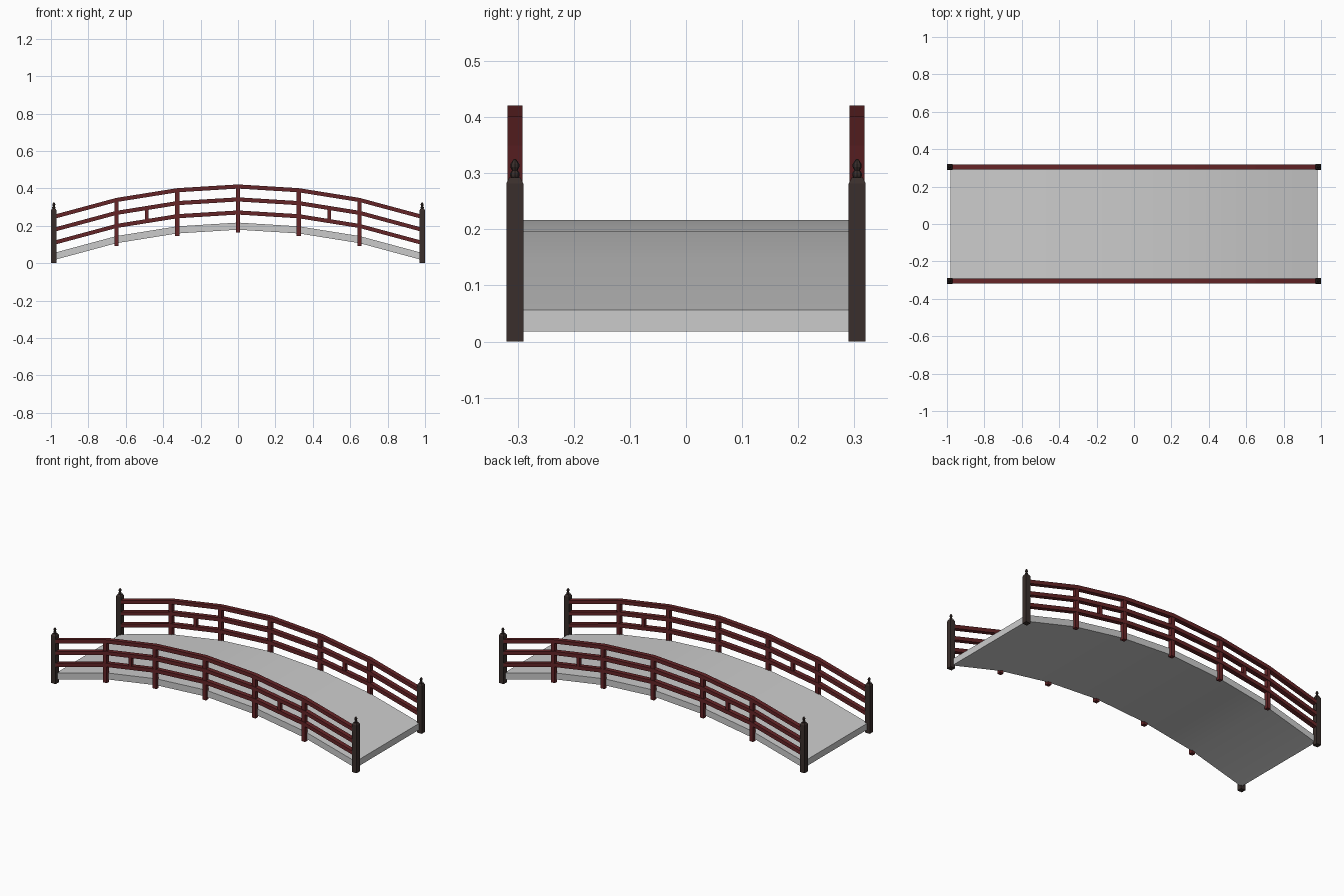
import bpy, bmesh, math

if "Cube" in bpy.data.objects:
    bpy.data.objects.remove(bpy.data.objects["Cube"])

XS = [-0.98, -0.65, -0.325, 0, 0.325, 0.65, 0.98]
ZS = [0.056, 0.145, 0.197, 0.217, 0.197, 0.145, 0.056]   # deck top heights
SIDE_Y = 0.305

def material(name, rgb):
    m = bpy.data.materials.new(name)
    m.diffuse_color = (*rgb, 1)
    m.use_nodes = True
    m.node_tree.nodes["Principled BSDF"].inputs["Base Color"].default_value = m.diffuse_color
    return m

RED = material("red_paint", (0.13, 0.018, 0.02))
DARK = material("dark_wood", (0.042, 0.028, 0.025))

def finish(name, bm, mat=None):
    bmesh.ops.recalc_face_normals(bm, faces=bm.faces)
    me = bpy.data.meshes.new(name)
    bm.to_mesh(me)
    bm.free()
    ob = bpy.data.objects.new(name, me)
    bpy.context.collection.objects.link(ob)
    if mat:
        me.materials.append(mat)
    return ob

def loft(name, rings, mat=None):
    """Skin a list of equal-sized vertex rings and cap both ends."""
    bm = bmesh.new()
    rows = [[bm.verts.new(p) for p in r] for r in rings]
    for a, b in zip(rows, rows[1:]):
        for i in range(len(a)):
            j = (i + 1) % len(a)
            bm.faces.new((a[i], a[j], b[j], b[i]))
    bm.faces.new(rows[0])
    bm.faces.new(rows[-1])
    return finish(name, bm, mat)

def arched_beam(name, y, width, z_low, z_high, mat=None):
    """Beam following the arch, between two heights above the deck top."""
    w = width / 2
    rings = [[(x, y - w, z + z_low), (x, y + w, z + z_low),
              (x, y + w, z + z_high), (x, y - w, z + z_high)] for x, z in zip(XS, ZS)]
    return loft(name, rings, mat)

def box(name, x, y, w, d, z0, z1, mat):
    rings = [[(x + sx * w / 2, y + sy * d / 2, z)
              for sx, sy in ((-1, -1), (1, -1), (1, 1), (-1, 1))] for z in (z0, z1)]
    return loft(name, rings, mat)

def turned(name, x, y, profile, sides, mat, phase=0):
    rings = [[(x + r * math.cos(phase + math.tau * i / sides),
               y + r * math.sin(phase + math.tau * i / sides), z) for i in range(sides)]
             for r, z in profile]
    return loft(name, rings, mat)

# Arched deck
deck = arched_beam("deck", 0, 0.60, -0.038, 0)
bpy.context.view_layer.objects.active = deck
deck.select_set(True)
bpy.ops.object.shade_smooth_by_angle(angle=math.radians(30))

for label, s in (("front", -1), ("back", 1)):
    y = s * SIDE_Y
    # Three handrails
    for rail, h in (("lower", 0.054), ("middle", 0.124), ("top", 0.193)):
        arched_beam(f"{label}_{rail}_rail", y, 0.027, h - 0.011, h + 0.011, RED)
    # Intermediate posts
    for i in range(1, 6):
        box(f"{label}_post_{i}", XS[i], y, 0.023, 0.023, ZS[i] - 0.052, ZS[i] + 0.19, RED)
    for end, e in (("left", -1), ("right", 1)):
        # Short strut between the lower and middle rails
        box(f"{label}_{end}_strut", e * 0.4875, y, 0.02, 0.02, 0.225, 0.295, RED)
        # End post with tapered head
        k = math.sqrt(2)
        turned(f"{label}_{end}_end_post", e * 0.985, y,
               [(0.015 * k, 0), (0.015 * k, 0.282), (0.010 * k, 0.292)],
               4, DARK, math.pi / 4)
        # Finial
        turned(f"{label}_{end}_finial", e * 0.985, y,
               [(0.006, 0.29), (0.0085, 0.296), (0.0085, 0.300), (0.005, 0.305),
                (0.008, 0.311), (0.008, 0.316), (0.005, 0.321), (0.002, 0.325)],
               8, DARK)
